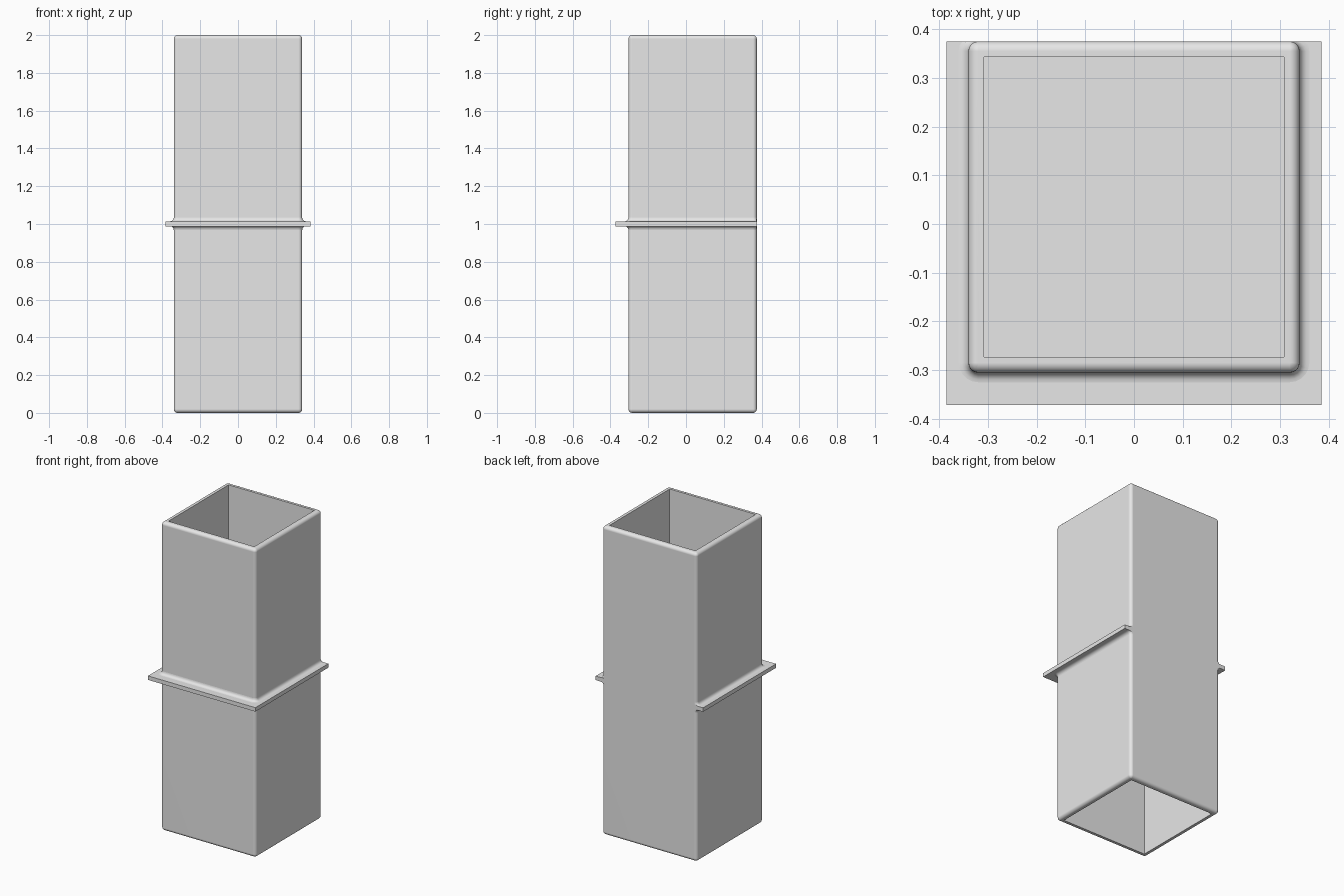
import bpy
import bmesh
from math import sin, cos, pi, radians

if "Cube" in bpy.data.objects:
    bpy.data.objects.remove(bpy.data.objects["Cube"])

HALF, Y_FRONT, Y_BACK = 0.34, -0.305, 0.375   # tube outer faces
HEIGHT, WALL, ROUND = 2.0, 0.032, 0.02
FLANGE_X, FLANGE_FRONT = 0.385, -0.372
FLANGE_LOW, FLANGE_TOP, FILLET = 0.988, 1.014, 0.02
STEPS = 5
ARC = [i / STEPS * pi / 2 for i in range(STEPS + 1)]

grey = bpy.data.materials.new("light grey")
grey.use_nodes = True
grey.diffuse_color = (0.8, 0.8, 0.8, 1)
grey.node_tree.nodes["Principled BSDF"].inputs["Base Color"].default_value = grey.diffuse_color


def outline(grow):
    """Rounded rectangle around the tube, grown or shrunk by an offset."""
    radius = max(ROUND + grow, 0)
    x = HALF + grow - radius
    back, front = Y_BACK + grow - radius, Y_FRONT - grow + radius
    corners = [(x, back), (-x, back), (-x, front), (x, front)]
    return [(cx + radius * cos(a + k * pi / 2), cy + radius * sin(a + k * pi / 2))
            for k, (cx, cy) in enumerate(corners) for a in ARC]


def finish(name, bm):
    mesh = bpy.data.meshes.new(name)
    bm.to_mesh(mesh)
    bm.free()
    mesh.materials.append(grey)
    obj = bpy.data.objects.new(name, mesh)
    bpy.context.collection.objects.link(obj)
    bpy.ops.object.select_all(action="DESELECT")
    obj.select_set(True)
    bpy.context.view_layer.objects.active = obj
    bpy.ops.object.shade_smooth_by_angle(angle=radians(35))
    weighted = obj.modifiers.new("Flat face normals", "WEIGHTED_NORMAL")
    weighted.keep_sharp = True
    return obj


def loft(name, profile, closed, y_limit=None):
    """Skin a profile of (offset, z) points around the tube outline."""
    bm = bmesh.new()
    rings = []
    for grow, z in profile:
        points = outline(grow)
        if y_limit is not None:
            points = [(x, min(y, y_limit)) for x, y in points]
        rings.append([bm.verts.new((x, y, z)) for x, y in points])
    pairs = list(zip(rings, rings[1:]))
    if closed:
        pairs.append((rings[-1], rings[0]))
    for low, high in pairs:
        for j in range(len(low)):
            k = (j + 1) % len(low)
            bm.faces.new((low[j], low[k], high[k], high[j]))
    bmesh.ops.remove_doubles(bm, verts=bm.verts, dist=1e-5)
    return finish(name, bm)


# Hollow square tube with rounded outer edges and sharp inner edges
bottom = [(-ROUND * (1 - sin(a)), ROUND * (1 - cos(a))) for a in ARC]
top = [(g, HEIGHT - z) for g, z in reversed(bottom)]
loft("square_tube", bottom + top + [(-WALL, HEIGHT), (-WALL, 0)], closed=True)

# Fillets where the tube meets the flange, cut off flush at the back
lower = [(FILLET * (1 - cos(a)), FLANGE_LOW - FILLET * (1 - sin(a))) for a in ARC]
upper = [(g, FLANGE_LOW + FLANGE_TOP - z) for g, z in reversed(lower)]
loft("flange_fillet", lower + upper, closed=False, y_limit=Y_BACK - 0.0005)

# Flat plate: flange on three sides and divider inside the tube
bm = bmesh.new()
bmesh.ops.create_cube(bm, size=1)
for v in bm.verts:
    v.co.x *= 2 * FLANGE_X
    v.co.y = Y_BACK if v.co.y > 0 else FLANGE_FRONT
    v.co.z = FLANGE_TOP if v.co.z > 0 else FLANGE_LOW
finish("flange_plate", bm)
